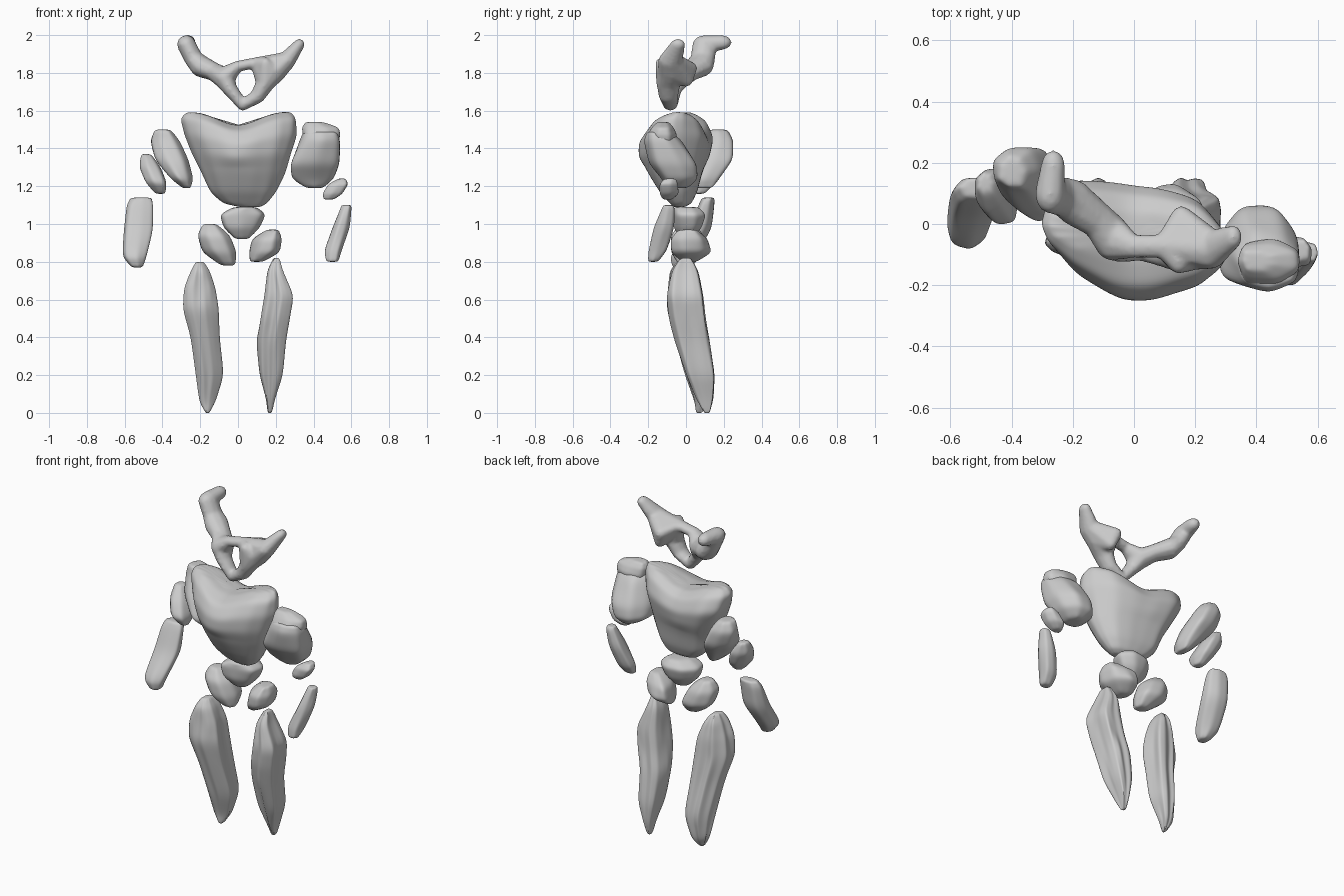
import bpy, bmesh, math, random
from mathutils import Vector, Matrix

random.seed(4)
CM = 0.01  # shape data below is in hundredths of a unit

cube = bpy.data.objects.get("Cube")
if cube:
    bpy.data.objects.remove(cube)


def add_object(name, bm):
    bmesh.ops.recalc_face_normals(bm, faces=bm.faces[:])
    mesh = bpy.data.meshes.new(name)
    bm.to_mesh(mesh)
    bm.free()
    obj = bpy.data.objects.new(name, mesh)
    bpy.context.collection.objects.link(obj)
    return obj


def bake(obj):
    """Replace the mesh with its modified, smooth-shaded result."""
    graph = bpy.context.evaluated_depsgraph_get()
    mesh = bpy.data.meshes.new_from_object(obj.evaluated_get(graph))
    obj.modifiers.clear()
    obj.data = mesh
    mesh.shade_smooth()


def fit(obj, low, high):
    """Make a single part fill its own bounds after rounding."""
    verts = obj.data.vertices
    for axis in range(3):
        values = [v.co[axis] for v in verts]
        start, size = min(values), max(values) - min(values)
        for v in verts:
            part = (v.co[axis] - start) / size
            v.co[axis] = low[axis] + part * (high[axis] - low[axis])


def rock(name, sections, sides=7, skew=0.0, rough=0.12, groove=0.06, boxy=0.5):
    """Loft sections of (z, x_min, x_max, y_min, y_max) into a chipped stone."""
    bm = bmesh.new()
    columns = [1 + random.uniform(-groove, groove) for _ in range(sides)]
    turn = random.uniform(0, math.tau)
    rings = []
    for z, x0, x1, y0, y1 in sections:
        ring = []
        for i in range(sides):
            angle = math.tau * i / sides + turn
            c, s = math.cos(angle), math.sin(angle)
            r = columns[i] * (1 + random.uniform(-rough, rough)) / 2
            r /= max(abs(c), abs(s)) ** boxy
            x = (x0 + x1) / 2 + (x1 - x0) * r * c
            y = (y0 + y1) / 2 + (y1 - y0) * r * math.sin(angle + skew)
            ring.append(bm.verts.new(Vector((x, y, z)) * CM))
        rings.append(ring)
    for upper, lower in zip(rings, rings[1:]):
        for i in range(sides):
            j = (i + 1) % sides
            bm.faces.new((upper[i], upper[j], lower[j], lower[i]))
    bm.faces.new(rings[0])
    bm.faces.new(rings[-1])
    obj = add_object(name, bm)
    # Plain subdivision first keeps flat facets, the second rounds their edges
    for kind, levels in (("SIMPLE", 1), ("CATMULL_CLARK", 2)):
        divide = obj.modifiers.new("Divide", "SUBSURF")
        divide.subdivision_type = kind
        divide.levels = levels
    bake(obj)
    zs, xa, xb, ya, yb = zip(*sections)
    fit(obj, Vector((min(xa), min(ya), min(zs))) * CM,
        Vector((max(xb), max(yb), max(zs))) * CM)
    return obj


def branches(name, chains, plates):
    """Fuse tapering limbs and flat plates made of (x, y, z, radius) joints."""
    limbs = [pair for chain in chains for pair in zip(chain, chain[1:])]
    bm = bmesh.new()
    for joints in limbs + plates:
        limb = bmesh.new()
        for x, y, z, r in joints:
            place = Matrix.Translation(Vector((x, y, z)) * CM)
            deep = Matrix.Diagonal((1, 1.3, 1, 1))
            bmesh.ops.create_icosphere(limb, subdivisions=2, radius=r * CM,
                                       matrix=place @ deep)
        hull = bmesh.ops.convex_hull(limb, input=limb.verts[:])
        inner = {e for e in hull["geom_interior"] + hull["geom_unused"]
                 if isinstance(e, bmesh.types.BMVert)}
        bmesh.ops.delete(limb, geom=list(inner), context="VERTS")
        temp = bpy.data.meshes.new("limb")
        limb.to_mesh(temp)
        limb.free()
        bm.from_mesh(temp)
        bpy.data.meshes.remove(temp)
    obj = add_object(name, bm)
    remesh = obj.modifiers.new("Fuse", "REMESH")
    remesh.mode = "VOXEL"
    remesh.voxel_size = CM
    soften = obj.modifiers.new("Soften", "SMOOTH")
    soften.iterations = 4
    bake(obj)
    return obj


# Horned crown: two horns joined by a forked ring with an open middle
fork = (-8, -4, 178, 6)
cheek = (19, -7, 181, 6)
brow = (9, -7, 186, 3)
jaw = (14, -9, 175, 5)
temple = (25, -8, 187, 5)
crown = branches("horned_crown", [
    [(-27, 19, 197, 4), (-28, 10, 196, 5), (-24, 9, 188, 5),
     (-20, 7, 184, 6), (-13, 2, 181, 5), fork],
    [fork, (-1, -7, 184, 3), brow, cheek, temple, (32, -4, 196, 3)],
    [fork, (-5, -7, 172, 4), (2, -8, 163, 3), (10, -9, 168, 4), jaw, cheek],
], [
    [brow, cheek, temple, (15, 1, 183, 4), (17, 0, 176, 3)],
    [brow, cheek, jaw, (14, -12, 186, 3)],
])
fit(crown, Vector((-32, -16, 160)) * CM, Vector((35, 24, 200)) * CM)

# Chest: a wedge with two lobes on top, a keeled front and a grooved back
chest = rock("chest", [
    (160, -27, 28, -11, 4), (156, -30, 31, -20, 11), (147, -29, 31, -25, 15),
    (137, -24, 28, -25, 13), (127, -19, 25, -20, 9), (117, -15, 21, -14, 6),
    (111, -8, 16, -9, 3), (109, 1, 12, -7, -1)],
    sides=14, skew=-0.25, rough=0.03, groove=0, boxy=0.3)
for v in chest.data.vertices:
    middle = math.exp(-(v.co.x / 0.15) ** 2)
    height = min(max((v.co.z - 1.3) / 0.3, 0), 1)
    v.co.z -= 0.075 * middle * height
    if v.co.y > 0:
        v.co.y *= 1 - 0.12 * middle
    else:
        v.co.y *= 0.8 + 0.25 * math.exp(-((v.co.x + 0.03) / 0.18) ** 2)

# Right arm
rock("right_shoulder", [
    (150, -43, -35, 12, 22), (144, -46, -31, 10, 25), (134, -43, -26, 4, 25),
    (124, -35, -24, 1, 18), (119, -29, -25, 5, 14)])
rock("right_elbow", [
    (137, -51, -46, 10, 16), (130, -52, -41, 4, 18),
    (122, -49, -38, 0, 16), (116, -44, -39, 4, 10)])
rock("right_forearm", [
    (114, -56, -46, 8, 15), (110, -58, -45, 6, 15), (97, -60, -45, 1, 14),
    (83, -61, -48, -8, 5), (77, -56, -50, -7, 0)])

# Left arm
rock("left_shoulder", [
    (149, 35, 51, -20, -8), (144, 33, 54, -22, -3), (132, 28, 53, -20, 5),
    (124, 29, 50, -14, 6), (119, 36, 44, -10, 0)])
rock("left_shoulder_cap", [
    (154, 36, 45, -15, -9), (151, 34, 53, -18, -6),
    (147, 34, 54, -20, -5), (142, 36, 52, -18, -6)])
rock("left_elbow", [
    (124, 53, 57, -11, -5), (121, 48, 58, -14, -4),
    (116, 45, 56, -14, -4), (113, 46, 51, -12, -7)])
rock("left_forearm", [
    (110, 55, 60, -12, -7), (108, 54, 60, -13, -6), (98, 50, 59, -17, -6),
    (86, 46, 55, -20, -10), (80, 47, 53, -20, -15)])

# Pelvis and hips
rock("pelvis", [
    (109, -2, 10, -6, 7), (105, -9, 14, -7, 10),
    (98, -7, 11, -6, 9), (92, -1, 6, -2, 4)], skew=0.2)
rock("right_hip", [
    (100, -18, -11, -3, 5), (94, -21, -5, -8, 9),
    (85, -18, -1, -8, 10), (78, -9, -2, -3, 4)])
rock("left_hip", [
    (97, 15, 22, -3, 6), (92, 8, 23, -8, 12),
    (85, 6, 22, -7, 13), (80, 7, 14, -2, 6)], skew=-0.2)

# Legs: long splintered shards with ridges along their length
shard = dict(sides=16, rough=0.07, groove=0.15)
rock("right_leg", [
    (80, -22, -18, -4, 3), (75, -25, -15, -8, 6), (66, -28, -12, -9, 8),
    (55, -29, -11, -10, 9), (40, -25, -10, -6, 11), (20, -22, -8, 0, 15),
    (6, -20, -12, 5, 13), (0, -17, -15, 6, 9)], skew=0.2, **shard)
rock("left_leg", [
    (82, 18, 21, -4, 2), (75, 15, 23, -8, 6), (62, 14, 29, -10, 9),
    (50, 12, 27, -9, 10), (38, 10, 25, -6, 12), (20, 11, 23, 0, 15),
    (8, 14, 19, 5, 14), (0, 15, 17, 9, 12)], **shard)
